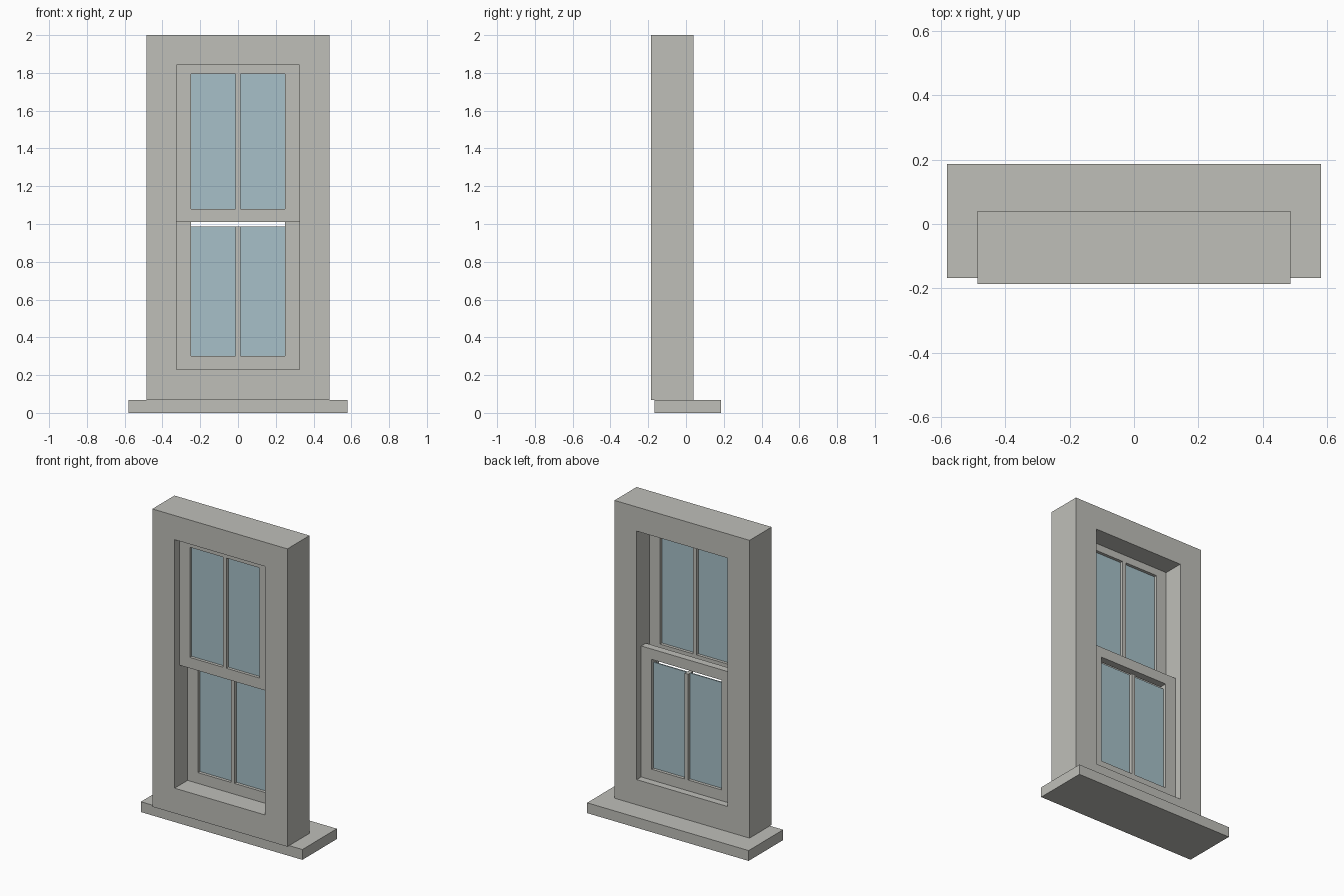
import bpy
import bmesh

cube = bpy.data.objects.get("Cube")
if cube:
    bpy.data.objects.remove(cube, do_unlink=True)


def make_material(name, rgb):
    mat = bpy.data.materials.new(name)
    mat.use_nodes = True
    colour = (*rgb, 1.0)
    mat.diffuse_color = colour
    mat.node_tree.nodes["Principled BSDF"].inputs["Base Color"].default_value = colour
    return mat


STONE = make_material("warm grey paint", (0.52, 0.52, 0.485))
GLASS = make_material("pale blue glass", (0.385, 0.53, 0.58))


def finish(bm, name, mat):
    bmesh.ops.recalc_face_normals(bm, faces=bm.faces)
    mesh = bpy.data.meshes.new(name)
    bm.to_mesh(mesh)
    bm.free()
    mesh.materials.append(mat)
    obj = bpy.data.objects.new(name, mesh)
    bpy.context.collection.objects.link(obj)
    return obj


def box(name, mat, xs, ys, zs):
    """Box spanning the given ranges."""
    bm = bmesh.new()
    bmesh.ops.create_cube(bm, size=1)
    for v in bm.verts:
        for axis, (low, high) in enumerate((xs, ys, zs)):
            v.co[axis] = low if v.co[axis] < 0 else high
    return finish(bm, name, mat)


def ring(name, mat, outer, inner, ys):
    """Rectangular surround; outer and inner are (half width, bottom, top)."""
    bm = bmesh.new()

    def loop(rect, y):
        w, low, high = rect
        corners = ((-w, low), (w, low), (w, high), (-w, high))
        return [bm.verts.new((x, y, z)) for x, z in corners]

    # Loops in order around the section: front outer, front inner, back inner, back outer
    front, back = ys
    loops = [loop(outer, front), loop(inner, front), loop(inner, back), loop(outer, back)]
    for a, b in zip(loops, loops[1:] + loops[:1]):
        for i in range(4):
            j = (i + 1) % 4
            bm.faces.new((a[i], a[j], b[j], b[i]))
    return finish(bm, name, mat)


# Sill and outer wall surround
box("sill", STONE, (-0.58, 0.58), (-0.168, 0.186), (0, 0.067))
OPENING = (0.325, 0.23, 1.843)
ring("window_frame", STONE, (0.485, 0.067, 2.0), OPENING, (-0.186, 0.041))

# Sliding sashes, each with two panes and a centre bar
PANE_HALF, BAR_HALF = 0.25, 0.0125


def sash(name, bottom, top, pane_bottom, pane_top, glass_top, ys):
    ring(name + "_sash", STONE, (OPENING[0], bottom, top),
         (PANE_HALF, pane_bottom, pane_top), ys)
    box(name + "_centre_bar", STONE, (-BAR_HALF, BAR_HALF), ys, (pane_bottom, glass_top))
    middle = sum(ys) / 2
    for side, sign in (("left", 1), ("right", -1)):
        xs = sorted((sign * BAR_HALF, sign * PANE_HALF))
        box(f"{name}_{side}_pane", GLASS, xs, (middle - 0.004, middle + 0.004),
            (pane_bottom, glass_top))


sash("upper", 1.01, OPENING[2], 1.08, 1.795, 1.795, (-0.137, -0.09))
# The lower panes stop just short of their top rail
sash("lower", OPENING[1], 1.08, 0.30, 1.013, 0.987, (-0.053, -0.005))
